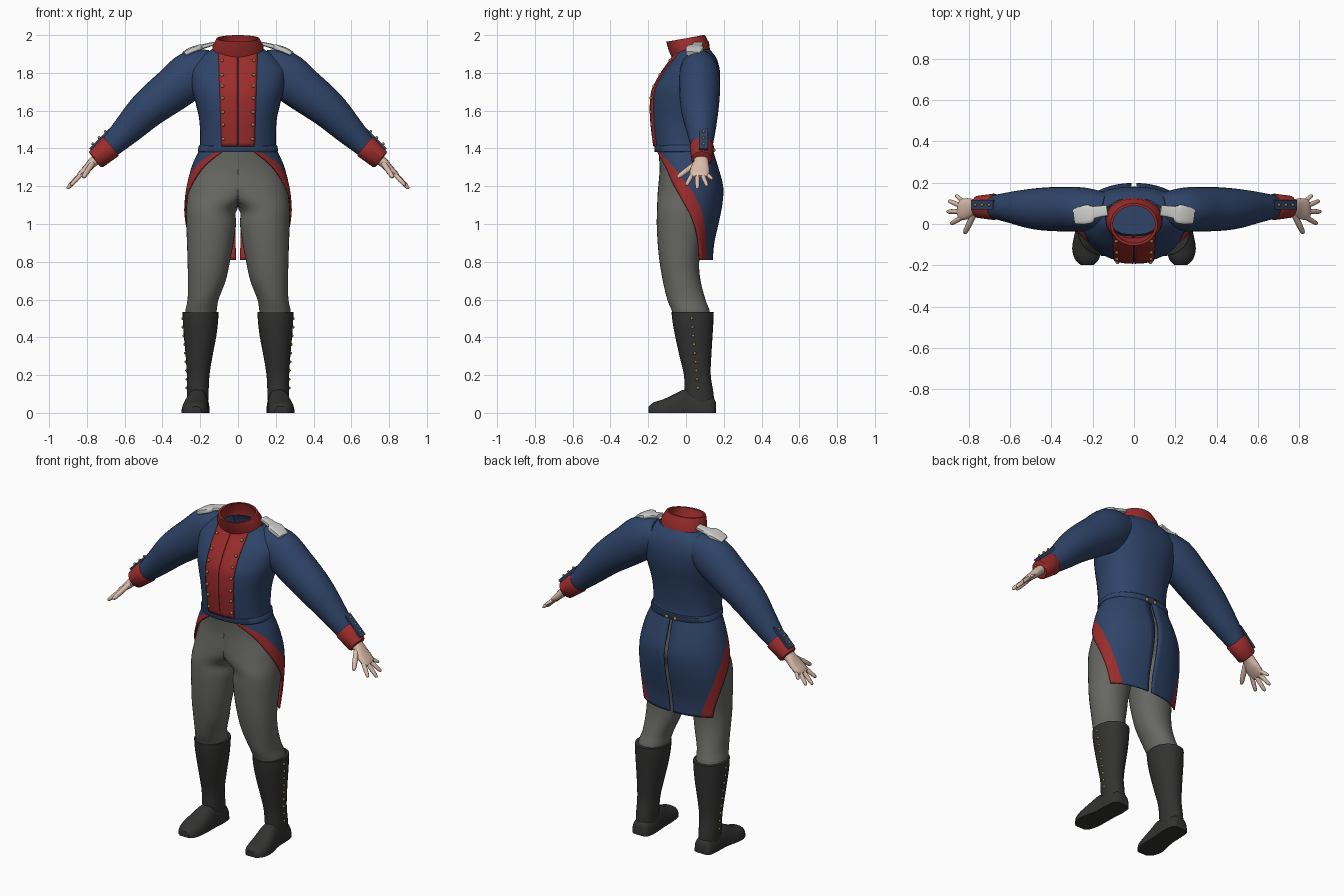
import bpy, bmesh, math
from mathutils import Vector, Matrix

if "Cube" in bpy.data.objects:
    bpy.data.objects.remove(bpy.data.objects["Cube"])


def material(name, r, g, b):
    m = bpy.data.materials.new(name)
    m.diffuse_color = (r, g, b, 1)
    m.use_nodes = True
    m.node_tree.nodes["Principled BSDF"].inputs["Base Color"].default_value = m.diffuse_color
    return m


BLUE = material("coat blue", .028, .058, .14)
RED = material("facing red", .33, .025, .025)
GREY = material("trouser grey", .135, .135, .125)
BLACK = material("boot black", .032, .032, .031)
SKIN = material("skin", .70, .50, .40)
GOLD = material("button gold", .36, .22, .06)
WHITE = material("epaulette white", .62, .62, .60)


def resample(rows, steps=4):
    """Catmull-Rom resampling of every column in a table of cross-sections."""
    out = []
    for i in range(len(rows) - 1):
        a, b, c, d = (rows[max(i - 1, 0)], rows[i], rows[i + 1],
                      rows[min(i + 2, len(rows) - 1)])
        for s in range(steps):
            t = s / steps
            out.append([.5 * (2 * q + (r - p) * t + (2 * p - 5 * q + 4 * r - w) * t * t
                              + (3 * q - p - 3 * r + w) * t ** 3)
                        for p, q, r, w in zip(a, b, c, d)])
    return out + [list(rows[-1])]


def oval(a, n):
    """Unit superellipse point at angle a."""
    c, s = math.cos(a), math.sin(a)
    return (math.copysign(abs(c) ** (2 / n), c), math.copysign(abs(s) ** (2 / n), s))


def circle(sides, phase=0):
    return [phase + 2 * math.pi * k / sides for k in range(sides)]


def side_of(u, n):
    return max(0, 1 - abs(u) ** n) ** (1 / n)


def finish(name, bm, mats, mirror):
    me = bpy.data.meshes.new(name)
    bm.to_mesh(me)
    bm.free()
    for m in mats:
        me.materials.append(m)
    ob = bpy.data.objects.new(name, me)
    bpy.context.collection.objects.link(ob)
    if mirror:
        ob.modifiers.new("mirror", 'MIRROR').use_clip = False
    return ob


def loft(name, rings, mats, closed=True, caps=(True, True), mirror=False,
         rule=None, thick=0):
    """Skin a list of rings; open sheets get a thickness instead of caps."""
    bm = bmesh.new()
    vs = [[bm.verts.new(p) for p in r] for r in rings]
    n = len(rings[0])
    for i in range(len(rings) - 1):
        for j in range(n if closed else n - 1):
            k = (j + 1) % n
            f = bm.faces.new((vs[i][j], vs[i][k], vs[i + 1][k], vs[i + 1][j]))
            if rule:
                f.material_index = rule(i, j)
    if closed:
        for end, ring in zip(caps, (vs[0], vs[-1])):
            if end:
                bm.faces.new(ring)
    bmesh.ops.recalc_face_normals(bm, faces=bm.faces)
    if not closed:
        bm.normal_update()
        if sum(f.normal.dot(f.calc_center_median() * Vector((1, 1, 0)))
               for f in bm.faces) < 0:
            bmesh.ops.reverse_faces(bm, faces=bm.faces)
    ob = finish(name, bm, mats, False)
    if thick:
        so = ob.modifiers.new("thickness", 'SOLIDIFY')
        so.thickness, so.offset = thick, -1
        so.material_offset = 1 if len(mats) > 1 else 0
    if mirror:
        ob.modifiers.new("mirror", 'MIRROR')
    return ob


def tube(name, path, mat, sides=16, n=2, phase=0, smooth=4):
    """Mirrored limb along a path of (x, y, z, radius along y, radius across)."""
    path = resample(path, smooth) if smooth > 1 else path
    rings = []
    for i, (x, y, z, ra, rb) in enumerate(path):
        t = (Vector(path[min(i + 1, len(path) - 1)][:3])
             - Vector(path[max(i - 1, 0)][:3])).normalized()
        a = (Vector((0, 1, 0)) - t * t.y).normalized()
        b = t.cross(a)
        rings.append([Vector((x, y, z)) + a * ra * c + b * rb * s
                      for c, s in (oval(w, n) for w in circle(sides, phase))])
    return loft(name, rings, [mat], mirror=True)


def buttons(name, points, r=.009, mirror=True):
    bm = bmesh.new()
    for p in points:
        bmesh.ops.create_icosphere(bm, subdivisions=2, radius=r,
                                   matrix=Matrix.Translation(p))
    return finish(name, bm, [GOLD], mirror)


# Coat body: z, half width, front y, back y
TN = 2.25
torso = resample([(1.385, .205, -.162, .142), (1.45, .20, -.172, .137),
                  (1.55, .205, -.183, .147), (1.63, .222, -.185, .160),
                  (1.70, .240, -.178, .174), (1.76, .250, -.152, .180),
                  (1.82, .250, -.115, .178), (1.88, .205, -.072, .160),
                  (1.925, .138, -.05, .125)])
loft("coat_body", [[(rx * c, (f + b) / 2 + (b - f) / 2 * s, z)
                    for c, s in (oval(a, TN) for a in circle(40))]
                   for z, rx, f, b in torso], [BLUE], caps=(True, False))


def chest_y(x, row):
    z, rx, f, b = row
    return (f + b) / 2 - (b - f) / 2 * side_of(x / rx, TN)


# Red chest lapels with a thin gap on the centre line
chest = [r for r in torso if 1.41 < r[0] < 1.91]
lapel = []
for r in chest:
    w = .088 + .016 * (r[0] - 1.41) / .5
    xs = [.002 + (w - .002) * k / 6 for k in range(7)]
    lapel.append([(x, chest_y(x, r) - .007, r[0]) for x in xs])
loft("chest_lapel", lapel, [RED], closed=False, mirror=True, thick=.009)
spots = []
for k in range(7):
    z = 1.46 + k * .0667
    row = min(torso, key=lambda r: abs(r[0] - z))
    x = .077 + .008 * k / 6
    spots.append((x, chest_y(x, row) - .009, row[0]))
buttons("lapel_buttons", spots)

# Standing collar, tilted forward: half width, front y, back y, front z, back z
collar = [(.137, -.075, .128, 1.88, 1.915), (.136, -.092, .122, 1.92, 1.96),
          (.114, -.105, .10, 1.965, 2.0), (.102, -.093, .089, 1.965, 2.0),
          (.118, -.075, .108, 1.91, 1.95), (.118, -.055, .108, 1.88, 1.915)]
loft("collar", [[(rx * c, (f + b) / 2 + (b - f) / 2 * s, zf + (zb - zf) * (s + 1) / 2)
                 for c, s in (oval(a, 2) for a in circle(32))]
                for rx, f, b, zf, zb in collar], [RED], caps=(False, False))

# Waist seam
loft("waist_band", [[((rx + e) * c, -.01 + (.152 + e) * s, z)
                     for c, s in (oval(a, TN) for a in circle(40))]
                    for z, rx, e in ((1.38, .206, .002), (1.385, .206, .006),
                                     (1.412, .203, .006), (1.417, .203, .001))], [BLUE])

# Coat tails: z, half width, back depth, front depth, edge angle, facing angle
SN = 2.15
tails = resample([(1.39, .207, .143, .163, 161, 152), (1.31, .243, .168, .158, 135, 116),
                  (1.20, .272, .197, .156, 112, 87), (1.10, .284, .192, .15, 92, 70),
                  (1.0, .284, .172, .15, 77, 57), (.90, .278, .15, .15, 65, 46),
                  (.81, .268, .142, .15, 60, 39)])
rings = []
for z, rx, back, front, edge, red in tails:
    angles = [2 + (red - 2) * k / 12 for k in range(13)]
    angles += [red + (edge - red) * k / 4 for k in range(1, 5)]
    ring = []
    for a in angles:
        c, s = oval(math.radians(a), SN)
        ring.append((rx * s, (back if c > 0 else front) * c, z))
    rings.append(ring)
loft("coat_tail", rings, [BLUE, RED, RED], closed=False, mirror=True,
     rule=lambda i, j: 1 if j >= 12 else 0, thick=.008)
buttons("back_buttons", [(.028, .146, 1.392)], r=.011)

# Sleeves, cuffs and cuff flaps
tube("sleeve", [(.13, .065, 1.83, .085, .095), (.235, .07, 1.795, .105, .125),
                (.345, .072, 1.712, .108, .116), (.475, .073, 1.61, .100, .101),
                (.585, .08, 1.50, .078, .080), (.68, .083, 1.405, .056, .058)], BLUE, 24)
tube("cuff", [(.672, .083, 1.413, .060, .062), (.678, .083, 1.408, .064, .066),
              (.752, .083, 1.342, .054, .055), (.757, .083, 1.338, .047, .048)],
     RED, 24, smooth=1)
tube("cuff_flap", [(.676, .093, 1.499, .033, .012), (.782, .093, 1.394, .033, .012)],
     BLUE, 4, phase=math.pi / 4, smooth=1)
buttons("cuff_buttons", [(.735 + .033 * k, .093, 1.457 - .033 * k) for k in (-1, 0, 1)], .008)

# Hands
tube("palm", [(.735, .08, 1.355, .037, .030), (.77, .08, 1.325, .040, .026),
              (.80, .075, 1.293, .050, .022), (.835, .07, 1.262, .050, .016),
              (.85, .07, 1.250, .034, .009)], SKIN, 16, 2.3)
fingers = {"thumb": ((.772, .05, 1.318), (.82, -.046, 1.246), .015),
           "index_finger": ((.825, .037, 1.268), (.886, .0, 1.204), .0125),
           "middle_finger": ((.83, .06, 1.265), (.905, .06, 1.186), .0125),
           "ring_finger": ((.83, .085, 1.265), (.897, .112, 1.2), .012),
           "little_finger": ((.82, .103, 1.27), (.863, .14, 1.237), .0105)}
for name, (a, b, r) in fingers.items():
    a, b = Vector(a), Vector(b)
    tube(name, [(*a.lerp(b, t), r * k, r * k) for t, k in
                ((0, 1), (.5, 1), (.85, .85), (.96, .6), (1, .25))], SKIN, 10, smooth=1)

# Epaulettes: narrow strap widening at the shoulder end
tube("epaulette", [(.128, .066, 1.955, .026, .010), (.195, .056, 1.937, .030, .013),
                   (.212, .050, 1.932, .046, .016), (.25, .042, 1.918, .045, .017),
                   (.285, .036, 1.900, .036, .014)], WHITE, 16, 4, smooth=2)

# Trousers, each leg flattened on the centre plane: z, centre x, rx, centre y, ry
legs = resample([(1.41, 0, .192, -.01, .138), (1.30, 0, .225, .003, .143),
                 (1.22, .02, .235, .004, .149), (1.15, .07, .198, .002, .153),
                 (1.08, .138, .136, -.007, .146), (1.0, .142, .132, -.02, .135),
                 (.90, .147, .123, -.03, .120), (.80, .155, .112, -.035, .105),
                 (.70, .165, .100, -.023, .100), (.60, .185, .082, .002, .101),
                 (.54, .196, .083, .025, .100), (.50, .197, .078, .03, .094)])
loft("trouser_leg", [[(max(0, cx + rx * c), cy + ry * s, z)
                      for c, s in (oval(a, 2.1) for a in circle(36))]
                     for z, cx, rx, cy, ry in legs], [GREY], mirror=True)

# Boot shafts
shaft = resample([(.535, .198, .095, .035, .112), (.48, .199, .093, .037, .108),
                  (.40, .201, .085, .042, .098), (.30, .206, .071, .050, .084),
                  (.20, .211, .060, .060, .071), (.10, .213, .057, .070, .076),
                  (.03, .213, .054, .075, .074)])
loft("boot_shaft", [[(cx + rx * c, cy + ry * s, z)
                     for c, s in (oval(a, 2.1) for a in circle(28))]
                    for z, cx, rx, cy, ry in shaft], [BLACK], mirror=True)

# Boot feet with a flat sole: y, centre x, half width, height
feet = resample([(.158, .212, .032, .055), (.140, .212, .055, .085),
                 (.08, .212, .062, .10), (0, .216, .061, .125),
                 (-.06, .223, .067, .100), (-.12, .229, .070, .072),
                 (-.17, .228, .058, .056), (-.198, .226, .032, .034)], 3)
loft("boot_foot", [[(cx + w * c, y, max(0, h * s))
                    for c, s in (oval(a, 2.6) for a in circle(28))]
                   for y, cx, w, h in feet], [BLACK], mirror=True)

# Button row down the outer side of each boot
spots = []
for k in range(9):
    z, y = .50 - .046 * k, .03 + .0042 * k
    row = min(shaft, key=lambda r: abs(r[0] - z))
    _, cx, rx, cy, ry = row
    spots.append((cx + rx * side_of((y - cy) / ry, 2.1), y, z))
buttons("boot_buttons", spots, .008)

bpy.ops.object.select_all(action='SELECT')
bpy.context.view_layer.objects.active = bpy.context.selected_objects[0]
bpy.ops.object.shade_smooth_by_angle(angle=math.radians(42))
